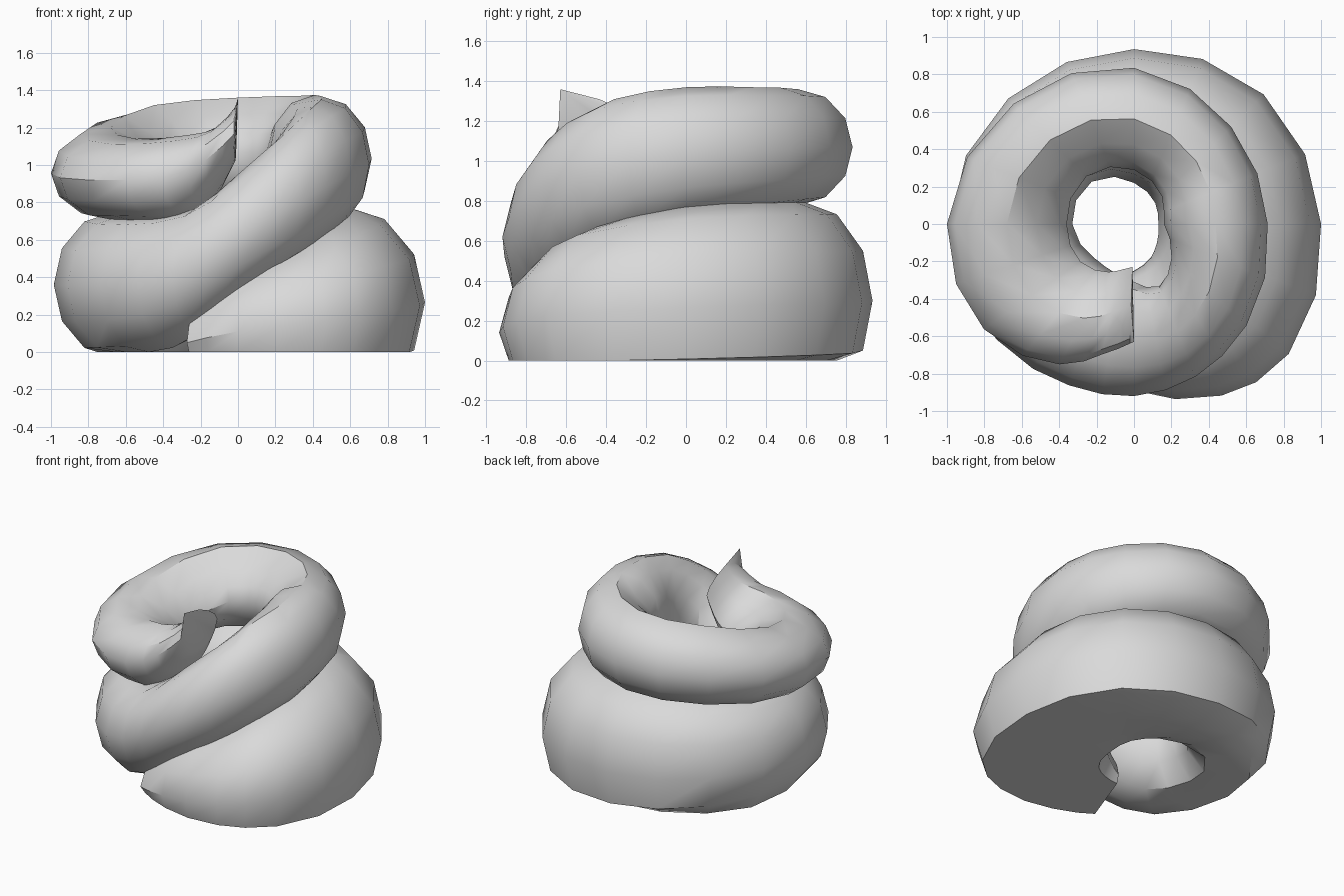
import bpy
import bmesh
from math import sin, cos, tau, radians
from mathutils import Vector

cube = bpy.data.objects.get("Cube")
if cube:
    bpy.data.objects.remove(cube, do_unlink=True)


def make_material(name, colour):
    material = bpy.data.materials.new(name)
    material.use_nodes = True
    material.diffuse_color = colour
    material.node_tree.nodes["Principled BSDF"].inputs["Base Color"].default_value = colour
    return material


# Coil stations: angle, inner radius, outer radius, underside, top
STATIONS = [
    (-110, .3, .8, -.14, .24),
    (-90, .25, .89, -.2, .42),
    (-63, .2, 1.03, -.22, .56),
    (-40, .16, 1.08, -.24, .69),
    (0, .13, 1, -.25, .78),
    (45, .16, .98, -.23, .8),
    (90, .22, .935, -.2, .8),
    (135, .32, .95, -.12, .78),
    (180, .33, .985, -.03, .75),
    (220, .28, .96, -.02, .73),
    (248, .28, .93, .09, .77),
    (270, .31, .92, .29, .95),
    (292, .36, .88, .46, 1.15),
    (318, .27, .81, .59, 1.31),
    (360, .16, .715, .7, 1.37),
    (405, .21, .735, .75, 1.37),
    (450, .29, .835, .78, 1.36),
    (495, .36, .91, .76, 1.32),
    (540, .36, 1, .71, 1.2),
    (575, .35, .98, .7, 1.14),
    (602, .29, .85, .71, 1.16),
    (616, .25, .72, .85, 1.2),
    (628, .23, .64, 1.02, 1.31),
]
SIDES = 12


def polar(angle, radius, height):
    a = radians(angle)
    return Vector((radius * cos(a), radius * sin(a), height))


def blend(a, b, c, d, t):
    """Smooth curve from b to c, guided by the neighbours a and d."""
    return b + t / 2 * (c - a + t * (2 * a - 5 * b + 4 * c - d + t * (3 * (b - c) + d - a)))


def section(bm, angle, inner, outer, low, high):
    """Rounded cross-section, pressed flat at the ground and dished inside the top turn."""
    ring = []
    dish = .1 * (high - low) if angle > 400 else 0
    for i in range(SIDES):
        turn = tau * i / SIDES
        radius = (inner + outer) / 2 + (outer - inner) / 2 * cos(turn)
        height = (low + high) / 2 + (high - low) / 2 * sin(turn)
        if tau / 4 < turn < tau / 2:
            height += dish * sin(2 * turn)
        ring.append(bm.verts.new(polar(angle, radius, max(0, height))))
    return ring


def close_end(bm, ring, point):
    tip = bm.verts.new(point)
    for i in range(SIDES):
        bm.faces.new((ring[i], ring[(i + 1) % SIDES], tip))


# Sweep the cross-section along two rising turns
bm = bmesh.new()
rings = []
last = len(STATIONS) - 1
for k in range(last):
    near = [STATIONS[min(max(k + o, 0), last)] for o in (-1, 0, 1, 2)]
    for t in (0, .5):
        rings.append(section(bm, *[blend(*values, t) for values in zip(*near)]))
rings.append(section(bm, *STATIONS[last]))

for a, b in zip(rings, rings[1:]):
    for i in range(SIDES):
        j = (i + 1) % SIDES
        bm.faces.new((a[i], a[j], b[j], b[i]))

# Blunt hidden start and the pointed, upturned finish
close_end(bm, rings[0], polar(-112, .54, .05))
close_end(bm, rings[-1], polar(630, .63, 1.36))
bmesh.ops.recalc_face_normals(bm, faces=bm.faces)

mesh = bpy.data.meshes.new("coil")
bm.to_mesh(mesh)
bm.free()
mesh.materials.append(make_material("light grey", (.7, .7, .7, 1)))
coil = bpy.data.objects.new("coil", mesh)
bpy.context.collection.objects.link(coil)

bpy.ops.object.select_all(action="DESELECT")
coil.select_set(True)
bpy.context.view_layer.objects.active = coil
bpy.ops.object.shade_smooth_by_angle(angle=radians(38))
